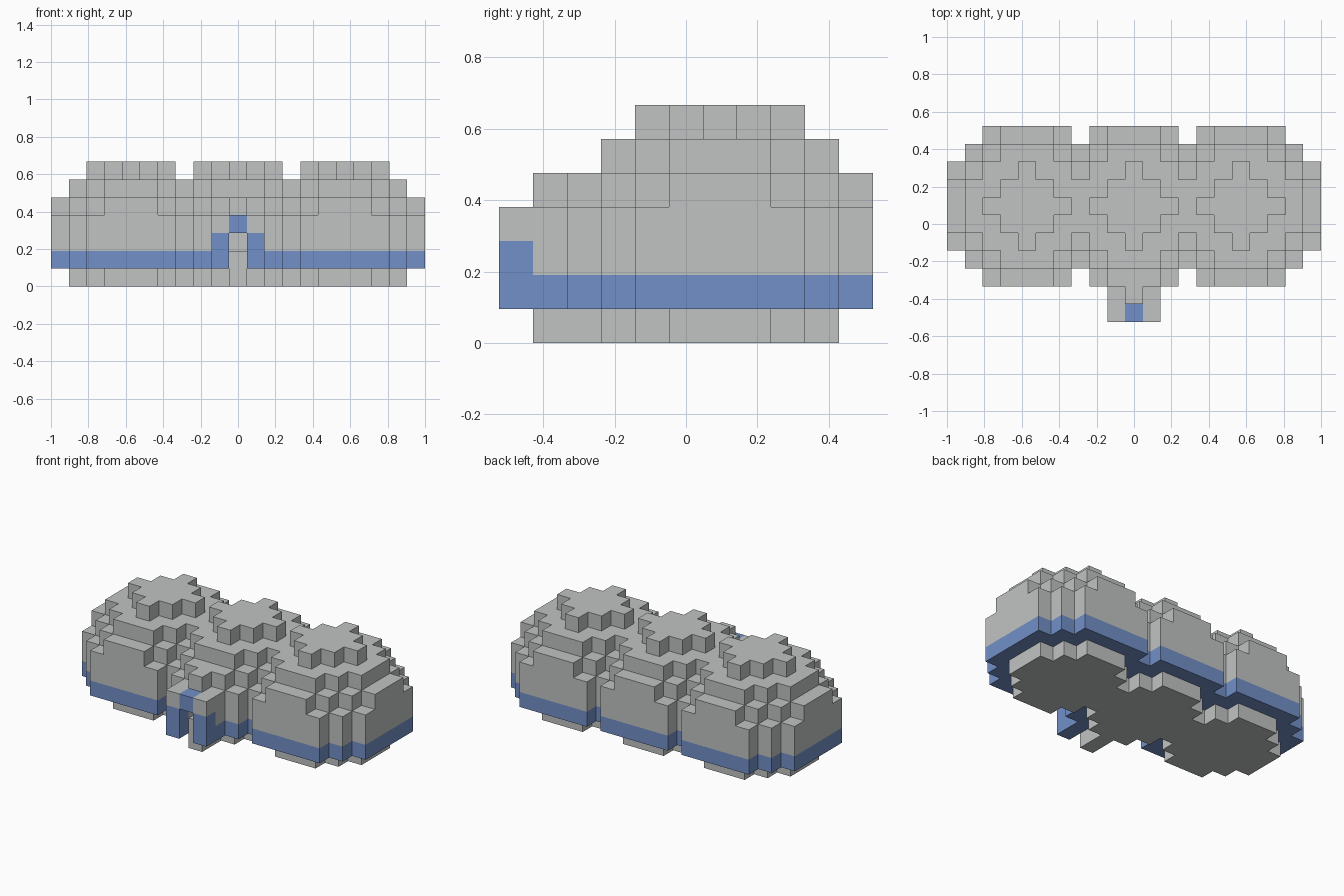
import bpy
import bmesh
from mathutils import Vector

cube = bpy.data.objects.get("Cube")
if cube:
    bpy.data.objects.remove(cube, do_unlink=True)

UNIT = 2 / 21  # edge of one block


def make_material(name, color):
    mat = bpy.data.materials.new(name)
    mat.use_nodes = True
    mat.diffuse_color = (*color, 1)
    bsdf = mat.node_tree.nodes["Principled BSDF"]
    bsdf.inputs["Base Color"].default_value = (*color, 1)
    bsdf.inputs["Roughness"].default_value = 0.9
    return mat


GRAY, BLUE = 0, 1
materials = [make_material("snow_gray", (0.53, 0.55, 0.545)),
             make_material("ice_blue", (0.17, 0.28, 0.58))]


def disc(cx, cy, limit, z, color):
    """One round layer of blocks, as {cell: color}."""
    r = range(-4, 5)
    return {(cx + dx, cy + dy, z): color
            for dx in r for dy in r if dx * dx + dy * dy <= limit}


# Three domes: squared radius of each layer, bottom to top
LAYERS = [12, 20, 20, 20, 17, 12, 4]
domes = {}
for cx in (-6, 0, 6):
    for z, limit in enumerate(LAYERS):
        domes.update(disc(cx, 1, limit, z, BLUE if z == 1 else GRAY))

# Entrance: side walls, roof, keystone and threshold
entrance = {}
for x in (-1, 1):
    for z in (1, 2, 3):
        entrance[x, -5, z] = GRAY if z == 3 else BLUE
        entrance[x, -4, z] = BLUE if z == 1 else GRAY
entrance[0, -5, 3] = BLUE
for z in (0, 1, 3, 4):
    entrance[0, -4, z] = GRAY
entrance[0, -3, 0] = GRAY

occupied = set(domes) | set(entrance)
AXES = [Vector(v) for v in ((1, 0, 0), (0, 1, 0), (0, 0, 1))]


def build_blocks(name, cells):
    """Skin the exposed sides of the blocks and merge flat areas."""
    bm = bmesh.new()
    for cell, color in cells.items():
        center = Vector(cell) + Vector((0, 0, 0.5))
        for i in range(3):
            for sign in (-1, 1):
                n = AXES[i] * sign
                if tuple(int(c) for c in Vector(cell) + n) in occupied:
                    continue
                u, v = AXES[(i + 1) % 3] / 2, AXES[(i + 2) % 3] / 2 * sign
                mid = center + n / 2
                corners = (mid - u - v, mid + u - v, mid + u + v, mid - u + v)
                face = bm.faces.new([bm.verts.new(p * UNIT) for p in corners])
                face.material_index = color
    bmesh.ops.remove_doubles(bm, verts=bm.verts, dist=UNIT / 100)
    bmesh.ops.dissolve_limit(bm, angle_limit=0.01, verts=bm.verts,
                             edges=bm.edges, delimit={'MATERIAL'})
    mesh = bpy.data.meshes.new(name)
    bm.to_mesh(mesh)
    bm.free()
    for mat in materials:
        mesh.materials.append(mat)
    obj = bpy.data.objects.new(name, mesh)
    bpy.context.collection.objects.link(obj)
    return obj


build_blocks("snow_domes", domes)
build_blocks("entrance_porch", entrance)
